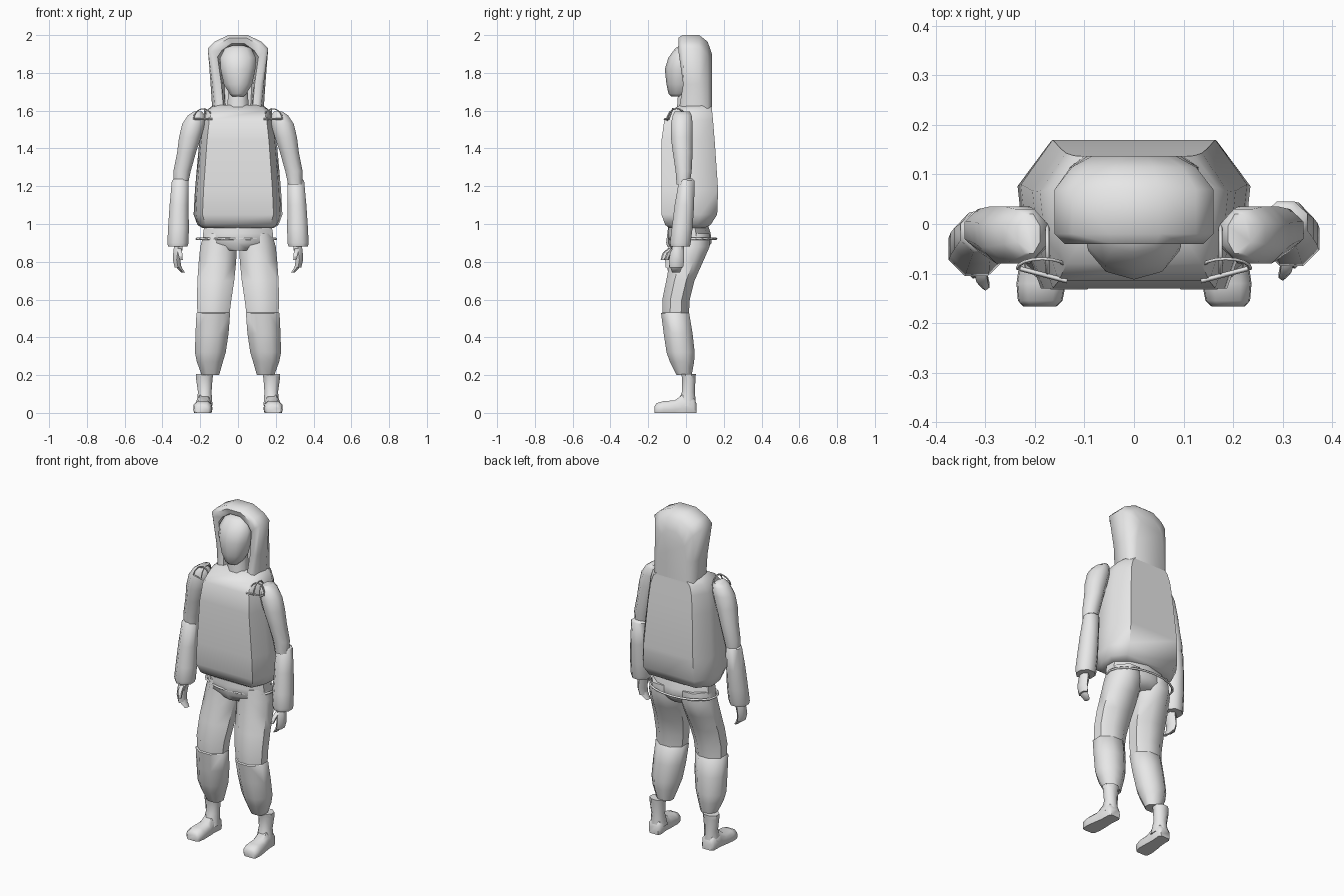
import bpy, bmesh, math

cloth = bpy.data.materials.new("plain grey")
cloth.diffuse_color = (0.8, 0.8, 0.8, 1)


def finish(name, bm, angle=50):
    bmesh.ops.recalc_face_normals(bm, faces=bm.faces)
    me = bpy.data.meshes.new(name)
    bm.to_mesh(me)
    bm.free()
    me.materials.append(cloth)
    ob = bpy.data.objects.new(name, me)
    bpy.context.collection.objects.link(ob)
    bpy.ops.object.select_all(action='DESELECT')
    ob.select_set(True)
    bpy.context.view_layer.objects.active = ob
    bpy.ops.object.shade_smooth_by_angle(angle=math.radians(angle))
    return ob


def loft(name, rings, angle=50, closed=True):
    """Skin a list of point rings and cap both ends."""
    bm = bmesh.new()
    rows = [[bm.verts.new(p) for p in r] for r in rings]
    n = len(rows[0])
    for a, b in zip(rows, rows[1:]):
        for i in range(n if closed else n - 1):
            j = (i + 1) % n
            bm.faces.new((a[i], a[j], b[j], b[i]))
    bm.faces.new(rows[0])
    bm.faces.new(rows[-1])
    return finish(name, bm, angle)


def limb(name, side, data, n=8, dy=0.0):
    """Rows hold z, x min, x max, y min, y max of an upright limb."""
    rings = []
    for z, x0, x1, y0, y1 in data:
        ring = []
        for k in range(n):
            t = 2 * math.pi * (k + 0.5) / n
            s = 1 / math.cos(math.pi / n)
            ring.append((side * ((x0 + x1) / 2 + (x1 - x0) / 2 * s * math.cos(t)),
                         dy + (y0 + y1) / 2 + (y1 - y0) / 2 * s * math.sin(t), z))
        rings.append(ring)
    return loft(name, rings)


def tube(name, pts, r, cyclic=False):
    cu = bpy.data.curves.new(name, 'CURVE')
    cu.dimensions = '3D'
    cu.bevel_depth = r
    cu.bevel_resolution = 0
    sp = cu.splines.new('POLY')
    sp.points.add(len(pts) - 1)
    for p, c in zip(sp.points, pts):
        p.co = (*c, 1)
    sp.use_cyclic_u = cyclic
    cu.materials.append(cloth)
    ob = bpy.data.objects.new(name, cu)
    bpy.context.collection.objects.link(ob)


# sleeveless hooded top: half section mirrored, scaled per height
half = [(0.8, 0), (0.95, 0.33), (1, 0.7), (0.72, 1)]
section = half + [(-x, y) for x, y in reversed(half)]
torso = [(0.98, 0.19, -0.09, 0.10), (0.995, 0.215, -0.11, 0.13), (1.05, 0.235, -0.13, 0.165),
         (1.18, 0.228, -0.13, 0.17), (1.44, 0.205, -0.13, 0.152), (1.55, 0.19, -0.115, 0.143),
         (1.60, 0.17, -0.08, 0.138), (1.63, 0.13, -0.03, 0.136)]
loft("hooded_top", [[(x * sx, y0 + y * (y1 - y0), z) for x, y in section]
                    for z, sx, y0, y1 in torso])


# hood: arch swept from inner lining, around the rim, to the back
def arch(y, wb, wt, top, dy=0.0):
    h = [(wb, 1.59), (wb * 0.6 + wt * 0.4, 1.74), (wt, top - 0.07), (wt * 0.78, top - 0.035),
         (wt * 0.32, top)]
    pts = h + [(-x, z) for x, z in reversed(h)]
    return [(x, y + (dy if 1.7 < z < 1.8 else 0), z) for x, z in pts]


loft("hood", [arch(0.07, 0.065, 0.085, 1.92), arch(0.0, 0.07, 0.10, 1.95),
              arch(-0.03, 0.075, 0.108, 1.955, 0.02), arch(-0.04, 0.10, 0.14, 1.985, 0.025),
              arch(-0.02, 0.12, 0.16, 2.0, 0.01), arch(0.07, 0.135, 0.16, 2.0),
              arch(0.115, 0.13, 0.125, 1.965), arch(0.137, 0.10, 0.085, 1.90)], 55)

# head and neck
limb("head", 1, [(1.675, -0.03, 0.03, -0.075, 0.0), (1.69, -0.045, 0.045, -0.09, 0.02),
                 (1.74, -0.075, 0.075, -0.10, 0.04), (1.82, -0.092, 0.092, -0.108, 0.05),
                 (1.88, -0.095, 0.095, -0.09, 0.05), (1.93, -0.07, 0.07, -0.055, 0.04),
                 (1.945, -0.03, 0.03, -0.03, 0.02)], 10)
limb("neck", 1, [(1.58, -0.06, 0.06, -0.05, 0.05), (1.72, -0.05, 0.05, -0.04, 0.05)])

# hips and belt
limb("hips", 1, [(1.03, -0.17, 0.17, -0.08, 0.10), (0.95, -0.185, 0.185, -0.09, 0.125),
                 (0.90, -0.185, 0.185, -0.09, 0.13), (0.86, -0.10, 0.10, -0.07, 0.10)], 10)
tube("belt", [(-0.01 + 0.21 * math.cos(t), 0.035 + 0.125 * math.sin(t), 0.921)
              for t in [math.tau * k / 20 for k in range(20)]], 0.007, True)

for s, tag in ((1, "right"), (-1, "left")):
    dy = 0.015 if s > 0 else -0.005
    # sleeve and forearm
    limb("upper_arm_" + tag, s, [
        (1.595, 0.19, 0.235, -0.06, 0.02), (1.575, 0.175, 0.265, -0.07, 0.03),
        (1.53, 0.175, 0.295, -0.08, 0.035), (1.46, 0.195, 0.312, -0.08, 0.035),
        (1.38, 0.222, 0.322, -0.07, 0.035), (1.28, 0.25, 0.342, -0.055, 0.03),
        (1.21, 0.265, 0.34, -0.05, 0.02)], 8)
    limb("forearm_" + tag, s, [
        (1.24, 0.275, 0.335, -0.045, 0.02), (1.23, 0.262, 0.35, -0.052, 0.03),
        (1.10, 0.262, 0.362, -0.075, 0.028), (0.98, 0.26, 0.37, -0.09, 0.02),
        (0.90, 0.262, 0.374, -0.10, 0.01), (0.88, 0.268, 0.37, -0.095, 0.005)], 8, dy)
    # hand with thumb and curled fingers
    limb("palm_" + tag, s, [
        (0.90, 0.295, 0.335, -0.075, -0.03), (0.86, 0.295, 0.342, -0.09, -0.03),
        (0.81, 0.305, 0.345, -0.10, -0.03), (0.77, 0.30, 0.335, -0.098, -0.035)], 6, dy)
    limb("fingers_" + tag, s, [
        (0.79, 0.305, 0.338, -0.097, -0.035), (0.765, 0.295, 0.322, -0.092, -0.042),
        (0.742, 0.28, 0.298, -0.085, -0.05)], 6, dy)
    limb("thumb_" + tag, s, [
        (0.87, 0.30, 0.325, -0.09, -0.06), (0.845, 0.295, 0.318, -0.118, -0.092),
        (0.81, 0.292, 0.308, -0.128, -0.108)], 6, dy)
    # trouser leg, the lower half starting with a lip at the knee
    limb("thigh_" + tag, s, [
        (0.95, 0.02, 0.18, -0.07, 0.125), (0.88, 0.006, 0.20, -0.075, 0.125),
        (0.80, 0.01, 0.208, -0.085, 0.09), (0.70, 0.02, 0.215, -0.105, 0.045),
        (0.60, 0.035, 0.217, -0.125, 0.02), (0.52, 0.045, 0.215, -0.125, 0.015)], 8)
    limb("shin_" + tag, s, [
        (0.535, 0.05, 0.21, -0.12, 0.005), (0.527, 0.042, 0.22, -0.132, 0.017),
        (0.42, 0.05, 0.225, -0.118, 0.035), (0.32, 0.065, 0.228, -0.103, 0.046),
        (0.27, 0.08, 0.218, -0.085, 0.043), (0.20, 0.10, 0.192, -0.05, 0.03)], 8)
    # boot shaft
    limb("boot_shaft_" + tag, s, [
        (0.205, 0.13, 0.222, -0.025, 0.052), (0.18, 0.135, 0.222, -0.02, 0.05),
        (0.11, 0.14, 0.212, -0.022, 0.047), (0.04, 0.135, 0.22, -0.05, 0.053)], 8)
    # boot foot: sections from heel to toe of y, half width, height
    foot = []
    for y, w, h in ((0.055, 0.03, 0.05), (0.04, 0.042, 0.08), (-0.02, 0.04, 0.095),
                    (-0.06, 0.045, 0.066), (-0.12, 0.05, 0.062), (-0.155, 0.045, 0.052),
                    (-0.167, 0.033, 0.035)):
        cx = 0.18 - 0.06 * y
        foot.append([(s * (cx + a * w), y, h * b) for a, b in
                     ((-0.9, 0), (0.9, 0), (1, 0.25), (0.95, 0.7), (0.55, 1),
                      (-0.55, 1), (-0.95, 0.7), (-1, 0.25))])
    loft("boot_foot_" + tag, foot)
    # thin shoulder loops and cross bars
    arc = [math.pi * k / 8 for k in range(9)]
    tube("shoulder_loop_" + tag, [(s * 0.175, -0.05 + 0.05 * math.cos(t),
                                   1.545 + 0.067 * math.sin(t)) for t in arc], 0.004)
    tube("shoulder_arch_" + tag, [(s * (0.185 + 0.05 * math.cos(t)), -0.09 + 0.02 * math.sin(t),
                                   1.555 + 0.055 * math.sin(t)) for t in arc], 0.004)
    tube("shoulder_bar_" + tag, [(s * 0.135, -0.115, 1.555), (s * 0.23, -0.09, 1.555)], 0.005)
